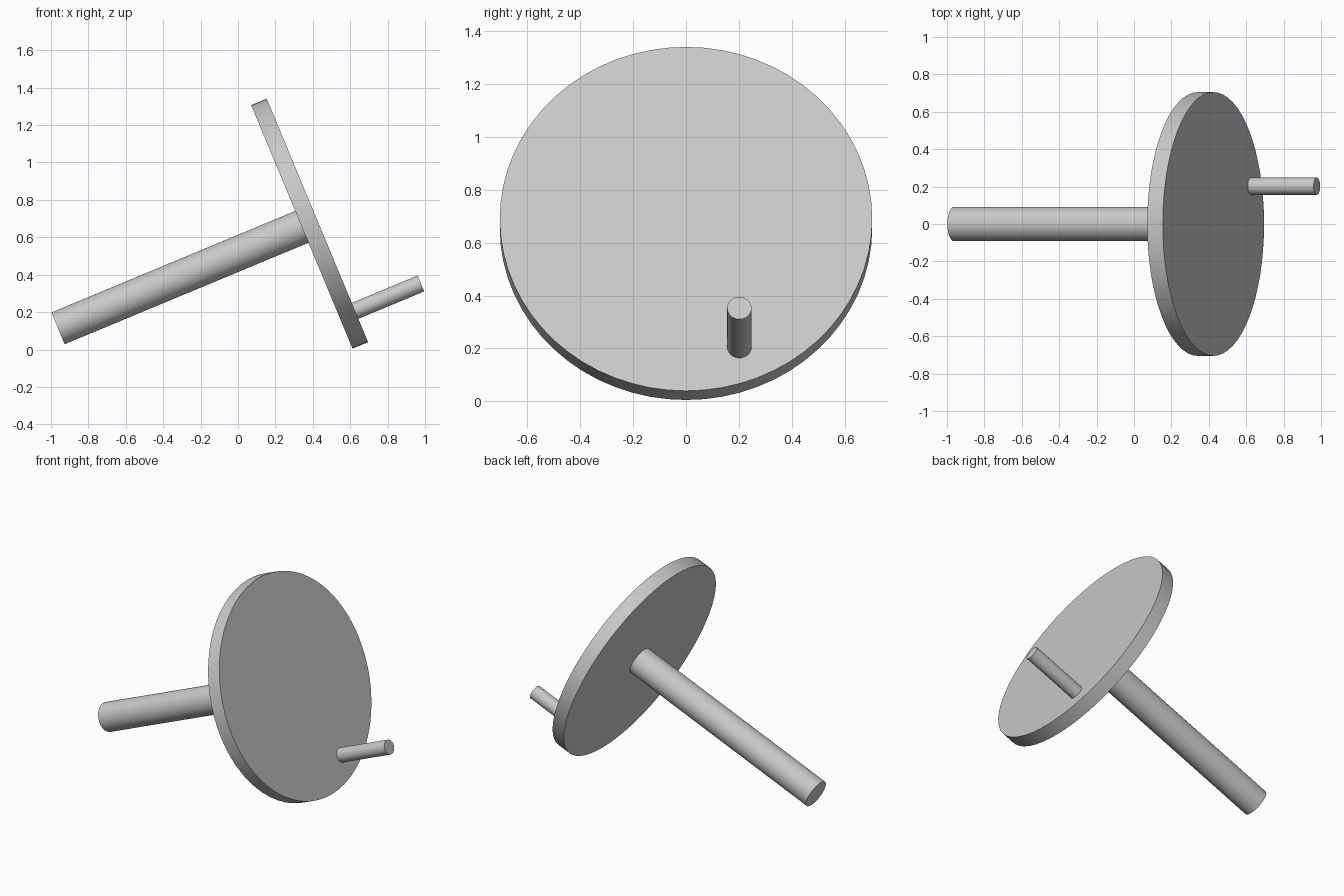
import bpy
import math
from mathutils import Matrix, Vector

cube = bpy.data.objects.get("Cube")
if cube:
    bpy.data.objects.remove(cube, do_unlink=True)

# One plain grey for the whole crank
grey = bpy.data.materials.new("light_grey")
grey.use_nodes = True
colour = (0.58, 0.58, 0.58, 1)
grey.diffuse_color = colour
grey.node_tree.nodes["Principled BSDF"].inputs["Base Color"].default_value = colour

# Local frame: origin at the disc centre, local z along the tilted axle
TILT = math.radians(90 - 22.6)
FRAME = Matrix.Translation((0.383, 0, 0.673)) @ Matrix.Rotation(TILT, 4, "Y")


def rod(name, radius, start, end, offset=(0, 0), sides=64):
    """Cylinder along the axle between two distances from the disc centre."""
    bpy.ops.mesh.primitive_cylinder_add(vertices=sides, radius=radius, depth=end - start)
    obj = bpy.context.object
    obj.name = name
    centre = Vector((offset[0], offset[1], (start + end) / 2))
    obj.matrix_world = FRAME @ Matrix.Translation(centre)
    obj.data.materials.append(grey)
    bpy.ops.object.shade_smooth_by_angle(angle=math.radians(30))
    return obj


HALF = 0.045  # half the disc thickness

# Wheel, long axle behind it, and off-centre handle pin in front
rod("disc", 0.705, -HALF, HALF)
rod("axle", 0.092, -1.457, -HALF)
rod("handle_pin", 0.046, HALF, 0.426, offset=(0.524, 0.202))
